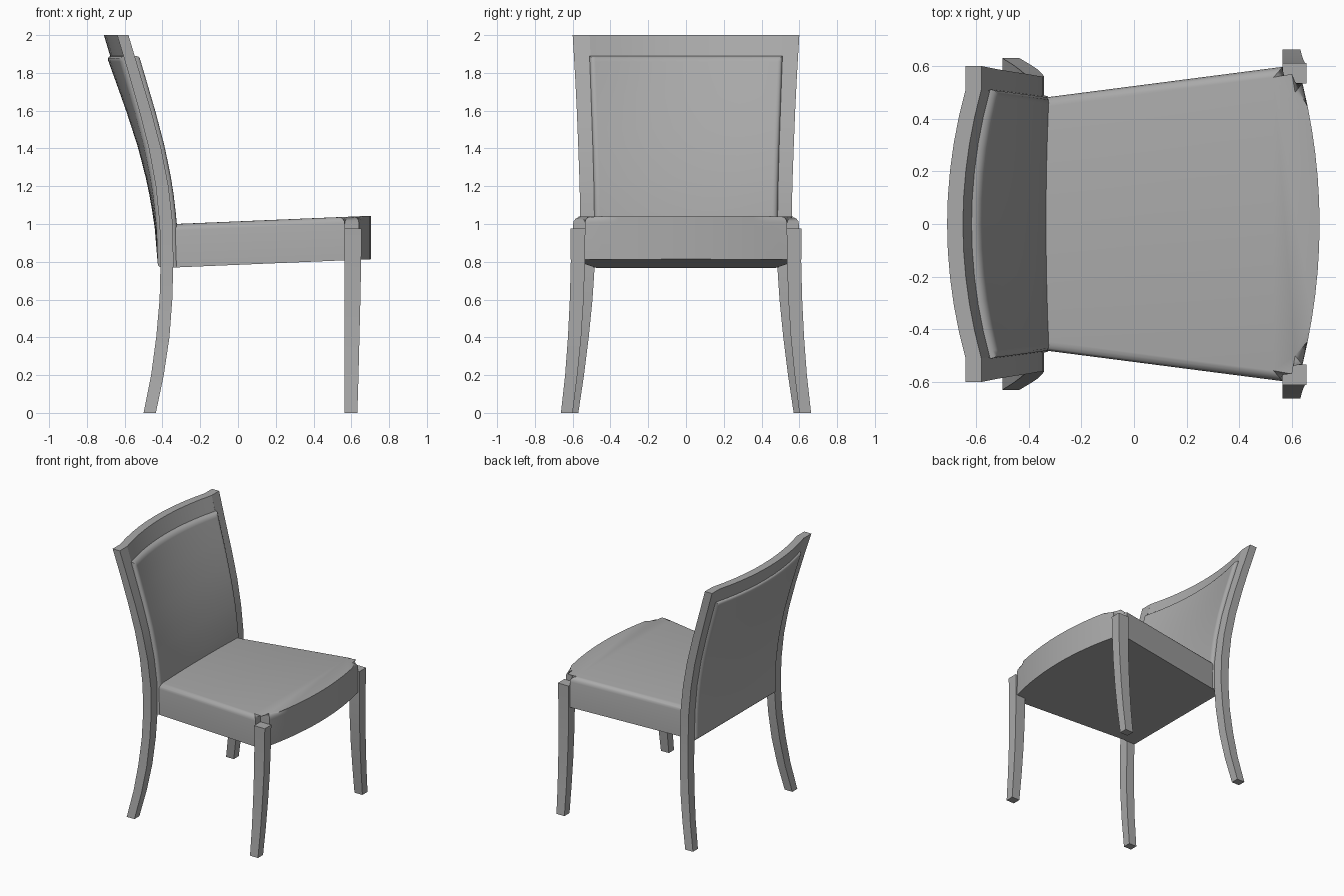
import bpy
import bmesh
import math

cube = bpy.data.objects.get("Cube")
if cube:
    bpy.data.objects.remove(cube, do_unlink=True)

grey = bpy.data.materials.new("plain grey")
grey.use_nodes = True
colour = (0.4, 0.4, 0.4, 1)
grey.diffuse_color = colour
grey.node_tree.nodes["Principled BSDF"].inputs["Base Color"].default_value = colour


def finish(name, bm, mirror=False, angle=35):
    """Turn a bmesh into a shaded, coloured object, optionally mirrored across y."""
    bmesh.ops.recalc_face_normals(bm, faces=bm.faces)
    mesh = bpy.data.meshes.new(name)
    bm.to_mesh(mesh)
    bm.free()
    mesh.materials.append(grey)
    obj = bpy.data.objects.new(name, mesh)
    bpy.context.collection.objects.link(obj)
    bpy.ops.object.select_all(action="DESELECT")
    obj.select_set(True)
    bpy.context.view_layer.objects.active = obj
    bpy.ops.object.shade_smooth_by_angle(angle=math.radians(angle))
    if mirror:
        mod = obj.modifiers.new("mirror", "MIRROR")
        mod.use_axis = (False, True, False)
    return obj


def loft(rings):
    """Join closed rings of points with quads and cap both ends."""
    bm = bmesh.new()
    rows = [[bm.verts.new(p) for p in ring] for ring in rings]
    n = len(rows[0])
    for a, b in zip(rows, rows[1:]):
        for i in range(n):
            j = (i + 1) % n
            bm.faces.new((a[i], a[j], b[j], b[i]))
    bm.faces.new(rows[0])
    bm.faces.new(rows[-1])
    return bm


def box_ring(z, back, front, inner, outer):
    return [(back, inner, z), (front, inner, z), (front, outer, z), (back, outer, z)]


# Rear posts: height, back x, front x, inner y, outer y
post = [
    (0, -0.50, -0.435, 0.57, 0.63),
    (0.2, -0.46, -0.393, 0.54, 0.605),
    (0.4, -0.433, -0.363, 0.515, 0.585),
    (0.6, -0.415, -0.348, 0.495, 0.57),
    (0.8, -0.41, -0.342, 0.482, 0.56),
    (1.0, -0.415, -0.345, 0.48, 0.56),
    (1.2, -0.435, -0.368, 0.483, 0.563),
    (1.4, -0.472, -0.407, 0.488, 0.57),
    (1.6, -0.523, -0.46, 0.495, 0.578),
    (1.8, -0.58, -0.52, 0.502, 0.588),
    (2.0, -0.64, -0.58, 0.51, 0.60),
]
finish("rear_posts", loft([box_ring(*row) for row in post]), mirror=True)


def post_at(z):
    """Interpolated back x, front x and inner y of the rear post."""
    for a, b in zip(post, post[1:]):
        if z <= b[0] + 1e-6:
            t = (z - a[0]) / (b[0] - a[0])
            return [p + (q - p) * t for p, q in zip(a[1:4], b[1:4])]


def bow(y, z):
    """Backward bow of the chair back, growing with height."""
    return -0.07 * max(0, 1 - (y / 0.51) ** 2) * min(1, max(0, (z - 0.8) / 1.1))


# Bowed top rail
low, high = 1.89, 2.0
rings = []
for i in range(11):
    y = -0.51 + 1.02 * i / 10
    ring = []
    for z, side in ((low, 0), (low, 1), (high, 1), (high, 0)):
        ring.append((post_at(z)[side] + bow(y, high), y, z))
    rings.append(ring)
finish("top_rail", loft(rings))

# Upholstered back panel: a subdivided slab bent to follow the posts
bm = bmesh.new()
bmesh.ops.create_cube(bm, size=1)
corner = [e for e in bm.edges if abs(e.verts[0].co.x - e.verts[1].co.x) < 0.1]
for v in bm.verts:
    v.co = (v.co.x * 0.11, v.co.y * 0.98, v.co.z * 1.12)
bmesh.ops.bevel(bm, geom=corner, offset=0.025, segments=3, profile=0.5, affect="EDGES")
for axis, size, cuts in ((1, 0.92, 10), (2, 1.06, 12)):
    for i in range(cuts + 1):
        point, normal = [0, 0, 0], [0, 0, 0]
        point[axis] = size * (i / cuts - 0.5)
        normal[axis] = 1
        bmesh.ops.bisect_plane(bm, geom=bm.verts[:] + bm.edges[:] + bm.faces[:],
                               plane_co=point, plane_no=normal)
for v in bm.verts:
    z = v.co.z + 1.33
    back, front, inner = post_at(z)
    y = v.co.y * inner / 0.485
    v.co = ((back + front) / 2 + v.co.x + 0.005 + bow(y, z), y, z)
finish("back_panel", bm, angle=50)

# Seat cushion: notched outline with a bowed front edge, rounded over the top
half = [(-0.38, 0.475), (0.565, 0.597), (0.565, 0.535), (0.64, 0.535)]
front = []
for i in range(1, 12):
    y = 0.535 - 1.07 * i / 12
    front.append((0.64 + 0.065 * (1 - (y / 0.535) ** 2), y))
outline = half + front + [(x, -y) for x, y in reversed(half)]
bm = loft([[(x, y, z) for x, y in outline] for z in (0, 0.23)])
rim = [e for e in bm.edges if all(v.co.z > 0.2 for v in e.verts)]
bmesh.ops.bevel(bm, geom=rim, offset=0.035, segments=4, profile=0.5, affect="EDGES")
for v in bm.verts:
    v.co.z += 0.768 + (v.co.x + 0.38) * 0.042
finish("seat_cushion", bm, angle=50)

# Front legs, flaring outward toward the floor
leg = [
    (0, 0.565, 0.632, 0.60, 0.662),
    (0.2, 0.565, 0.638, 0.575, 0.64),
    (0.4, 0.565, 0.643, 0.555, 0.625),
    (0.6, 0.565, 0.648, 0.542, 0.615),
    (0.8, 0.565, 0.652, 0.535, 0.61),
    (0.975, 0.565, 0.655, 0.533, 0.612),
]
finish("front_legs", loft([box_ring(*row) for row in leg]), mirror=True)
